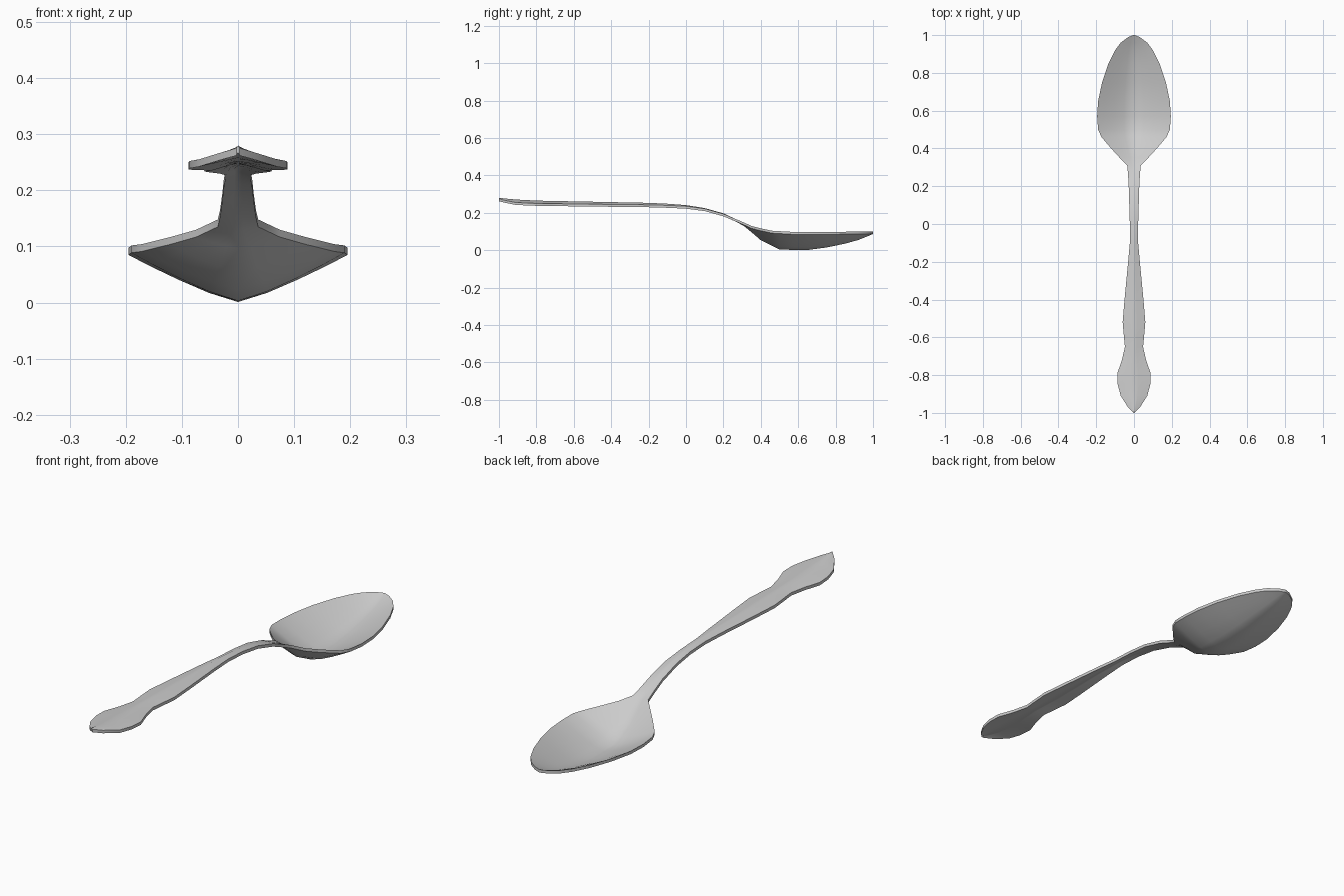
import bpy
import bmesh

# Remove the default cube only
default_cube = bpy.data.objects.get("Cube")
if default_cube:
    bpy.data.objects.remove(default_cube, do_unlink=True)

# Half width along the length, from handle end to bowl tip
OUTLINE = [(-1, .003), (-.97, .032), (-.91, .07), (-.85, .086), (-.79, .088),
           (-.72, .064), (-.65, .048), (-.6, .053), (-.52, .06), (-.4, .05),
           (-.2, .031), (-.1, .022), (0, .022), (.1, .025), (.2, .028),
           (.27, .032), (.31, .036), (.35, .075), (.4, .121), (.46, .172),
           (.5, .19), (.57, .195), (.65, .19), (.75, .169), (.85, .135),
           (.92, .1), (.96, .07), (.99, .03), (1, .003)]

# Height of the top surface along the centre line and along the rim
RIDGE = [(-1, .28), (-.93, .272), (-.8, .265), (-.4, .257), (-.15, .252),
         (0, .241), (.1, .225), (.2, .197), (.3, .15), (.34, .118),
         (.4, .066), (.5, .016), (.65, .014), (.8, .034), (.93, .07), (1, .1)]
RIM = [(-1, .275), (-.93, .256), (-.8, .25), (-.4, .245), (-.15, .242),
       (0, .235), (.1, .222), (.2, .194), (.31, .148), (.36, .125),
       (.46, .104), (.6, .096), (1, .1)]
THICKNESS = .013
COLUMNS = [-1, -.8, -.54, -.27, 0, .27, .54, .8, 1]


def sample(curve, y):
    """Linear interpolation along a list of (position, value) points."""
    for (y0, v0), (y1, v1) in zip(curve, curve[1:]):
        if y <= y1:
            return v0 + (v1 - v0) * (y - y0) / (y1 - y0)
    return curve[-1][1]


def cross_section(bm, y, half_width):
    """Closed ring: top surface left to right, then underside back again."""
    ridge, rim = sample(RIDGE, y), sample(RIM, y)
    power = 1.25 if rim > ridge else 1
    top = [(u * half_width, y, ridge + (rim - ridge) * abs(u) ** power)
           for u in COLUMNS]
    under = [(x, y, z - THICKNESS) for x, y, z in reversed(top)]
    return [bm.verts.new(point) for point in top + under]


# Satin metal
metal = bpy.data.materials.new("light grey metal")
metal.use_nodes = True
grey = (.6, .6, .6, 1)
metal.diffuse_color = grey
metal.node_tree.nodes["Principled BSDF"].inputs["Base Color"].default_value = grey

# Handle, neck and bowl lofted as one continuous shell
bm = bmesh.new()
rings = [cross_section(bm, y, w) for y, w in OUTLINE]
for ring_a, ring_b in zip(rings, rings[1:]):
    for i in range(len(ring_a)):
        j = (i + 1) % len(ring_a)
        bm.faces.new((ring_a[i], ring_a[j], ring_b[j], ring_b[i]))
bm.faces.new(rings[0])
bm.faces.new(rings[-1])
bmesh.ops.recalc_face_normals(bm, faces=bm.faces)

mesh = bpy.data.meshes.new("spoon")
bm.to_mesh(mesh)
bm.free()
mesh.materials.append(metal)
spoon = bpy.data.objects.new("spoon", mesh)
bpy.context.collection.objects.link(spoon)

# Smooth surfaces with a crisp rim
bpy.ops.object.select_all(action="DESELECT")
spoon.select_set(True)
bpy.context.view_layer.objects.active = spoon
bpy.ops.object.shade_smooth_by_angle(angle=.7)
